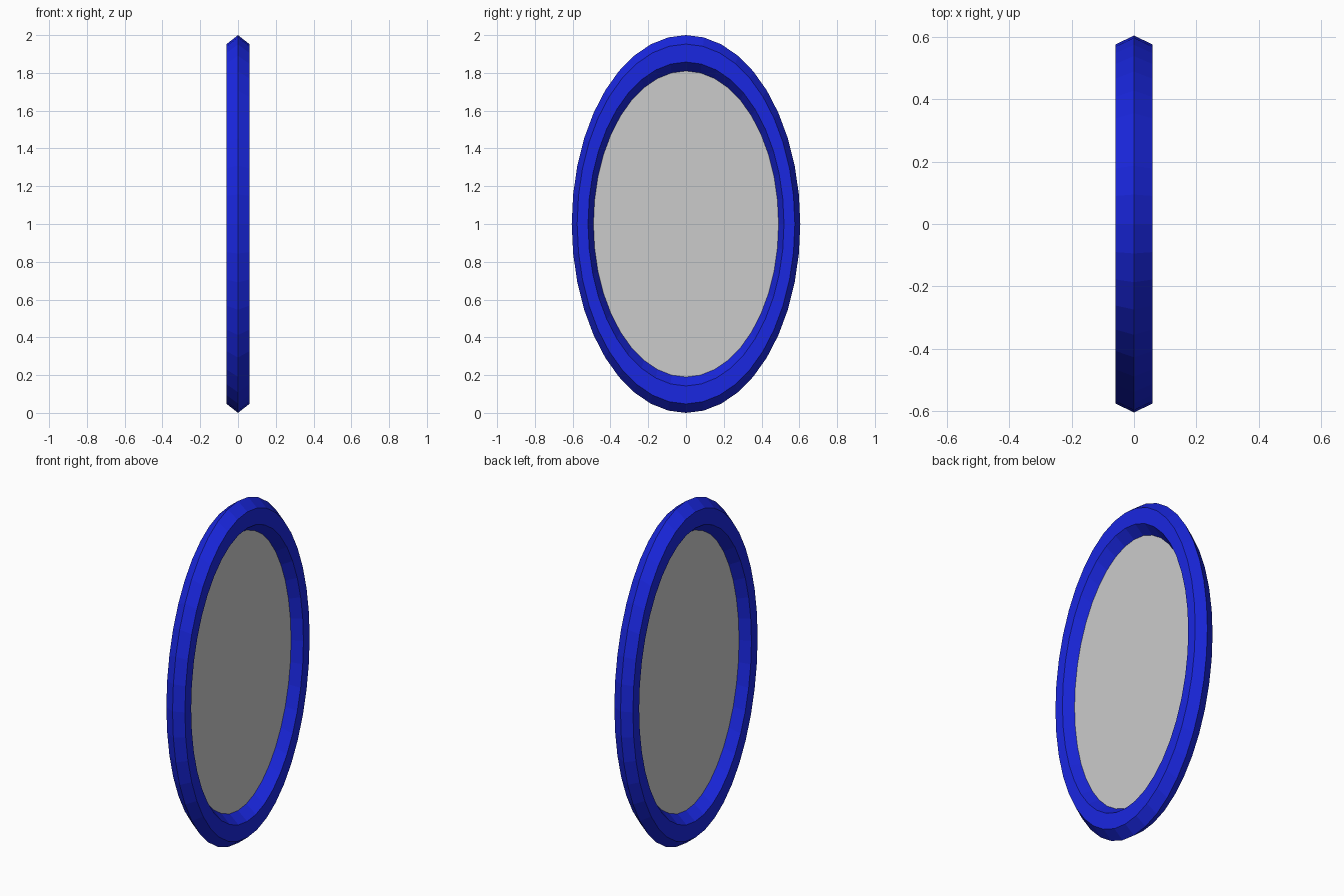
import bpy, math

if "Cube" in bpy.data.objects:
    bpy.data.objects.remove(bpy.data.objects["Cube"])

SEGMENTS = 40
MAJOR, MINOR = 0.905, 0.095
WIDTH = 0.605            # oval width relative to height
DEPTH = 0.06 / (MINOR * math.sin(math.radians(60)))
UPRIGHT = (0, math.radians(90), 0)


def finish(obj, name):
    obj.name = name
    obj.scale = (1, WIDTH, DEPTH)
    bpy.ops.object.transform_apply(location=False, rotation=True, scale=True)
    bpy.ops.object.shade_flat()
    return obj


# Oval frame with a six-sided cross-section
bpy.ops.mesh.primitive_torus_add(
    major_segments=SEGMENTS, minor_segments=6,
    major_radius=MAJOR, minor_radius=MINOR,
    location=(0, 0, 1), rotation=UPRIGHT)
frame = finish(bpy.context.object, "oval_frame")
blue = bpy.data.materials.new("blue")
blue.diffuse_color = (0.01, 0.02, 0.75, 1)
blue.use_nodes = True
blue.node_tree.nodes["Principled BSDF"].inputs["Base Color"].default_value = blue.diffuse_color
frame.data.materials.append(blue)

# Flat panel filling the opening at the inner ridge
bpy.ops.mesh.primitive_circle_add(
    vertices=SEGMENTS, radius=MAJOR - MINOR, fill_type='NGON',
    location=(0, 0, 1), rotation=UPRIGHT)
finish(bpy.context.object, "panel")
